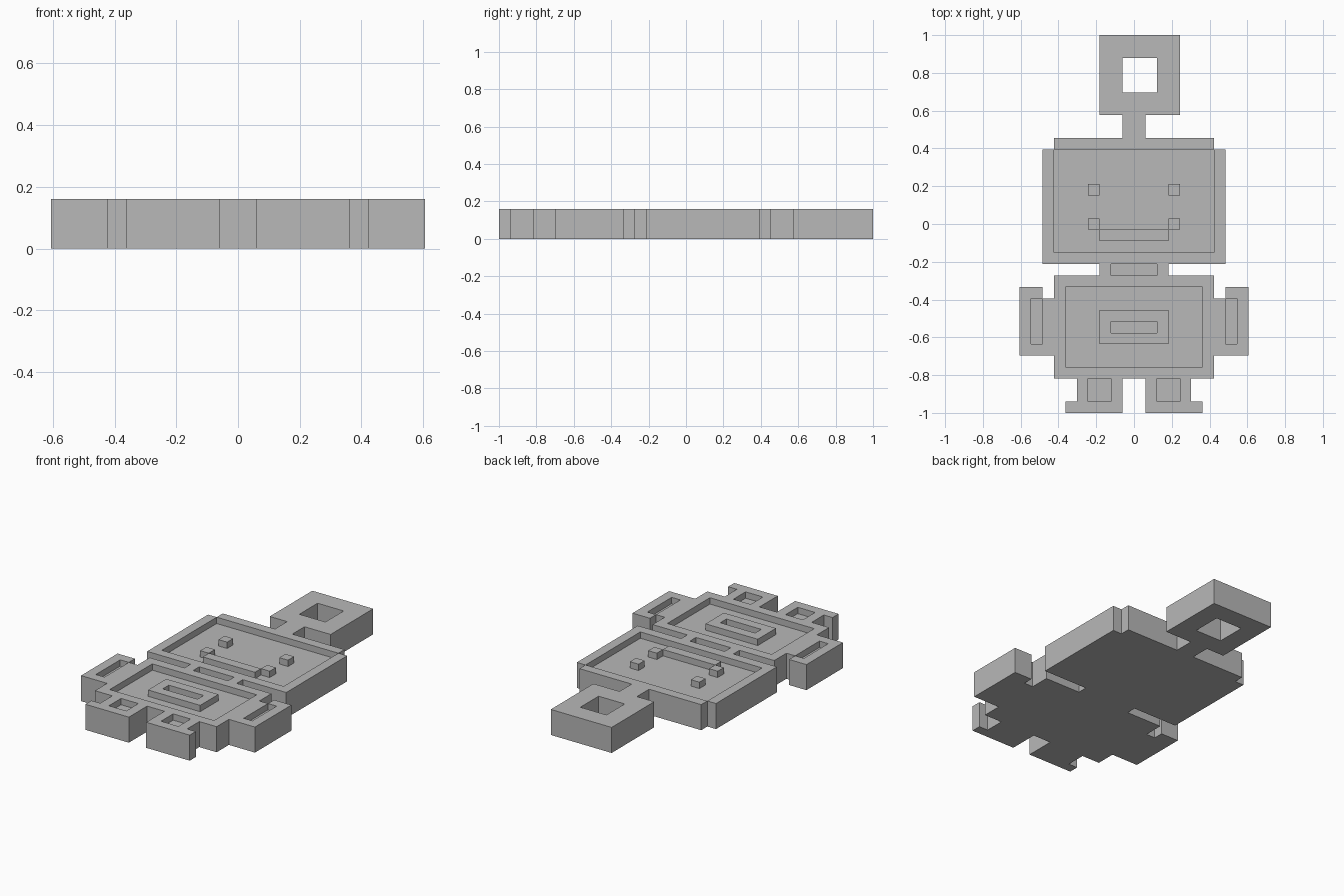
import bpy
import bmesh

if "Cube" in bpy.data.objects:
    bpy.data.objects.remove(bpy.data.objects["Cube"], do_unlink=True)

U = 2 / 33            # one square of the design
FULL, FLOOR = 0.161, 0.121   # rim height and recessed floor height

grey = bpy.data.materials.new("plain_grey")
grey.use_nodes = True
grey.diffuse_color = (0.48, 0.48, 0.48, 1)
grey.node_tree.nodes["Principled BSDF"].inputs["Base Color"].default_value = (0.48, 0.48, 0.48, 1)

cells = {}            # (column, row) -> (part name, height)


def paint(part, x0, x1, y0, y1, height=FULL):
    """Fill a rectangle of squares; no height cuts it away."""
    for x in range(x0, x1):
        for y in range(y0, y1):
            if height:
                cells[x, y] = (part, height)
            else:
                cells.pop((x, y), None)


def paint_pair(name, x0, x1, y0, y1, height=FULL):
    """Fill a rectangle on the left and its mirror on the right."""
    paint("left_" + name, x0, x1, y0, y1, height)
    paint("right_" + name, -x1, -x0, y0, y1, height)


# Legs with feet and square recesses
paint_pair("leg", 1, 5, 1, 3)
paint_pair("leg", 1, 6, 0, 1)
paint_pair("leg", 2, 4, 1, 3, FLOOR)

# Body with sunken panel and raised belly frame
paint("body", -7, 7, 3, 12)
paint("body", -6, 6, 4, 11, FLOOR)
paint("body", -3, 3, 6, 9)
paint("body", -2, 2, 7, 8, FLOOR)

# Arms with slots
paint_pair("arm", 7, 8, 5, 10)
paint_pair("arm", 8, 10, 5, 11)
paint_pair("arm", 8, 9, 6, 10, FLOOR)

# Neck with slot
paint("neck", -3, 3, 12, 13)
paint("neck", -2, 2, 12, 13, FLOOR)

# Head with sunken face
paint("head", -8, 8, 13, 23)
paint("head", -7, 7, 23, 24)
paint("head", -7, 7, 14, 23, FLOOR)

# Smile and eyes
paint("smile", -3, 3, 15, 16)
for x in (-4, 3):
    paint("smile", x, x + 1, 16, 17)
paint_pair("eye", 3, 4, 19, 20)

# Antenna stalk and hanging loop
paint("antenna_stalk", -1, 1, 24, 26)
paint("hanging_loop", -3, 4, 26, 33)
paint("hanging_loop", -1, 2, 28, 31, None)


def build(part):
    """Make tops, bottoms and exposed walls of one part."""
    bm = bmesh.new()

    def quad(points):
        bm.faces.new([bm.verts.new((x * U, y * U - 1, z)) for x, y, z in points])

    for (x, y), (owner, top) in cells.items():
        if owner != part:
            continue
        corners = [(x, y), (x + 1, y), (x + 1, y + 1), (x, y + 1)]
        quad([(a, b, top) for a, b in corners])
        quad([(a, b, 0) for a, b in reversed(corners)])
        for i, (dx, dy) in enumerate([(0, -1), (1, 0), (0, 1), (-1, 0)]):
            low = cells.get((x + dx, y + dy), ("", 0))[1]
            if low < top:
                p, q = corners[i], corners[(i + 1) % 4]
                quad([(*p, low), (*q, low), (*q, top), (*p, top)])
    bmesh.ops.remove_doubles(bm, verts=bm.verts, dist=0.0001)
    bmesh.ops.dissolve_limit(bm, angle_limit=0.02, verts=bm.verts, edges=bm.edges)
    mesh = bpy.data.meshes.new(part)
    bm.to_mesh(mesh)
    bm.free()
    mesh.materials.append(grey)
    bpy.context.collection.objects.link(bpy.data.objects.new(part, mesh))


for part in sorted({owner for owner, _ in cells.values()}):
    build(part)
